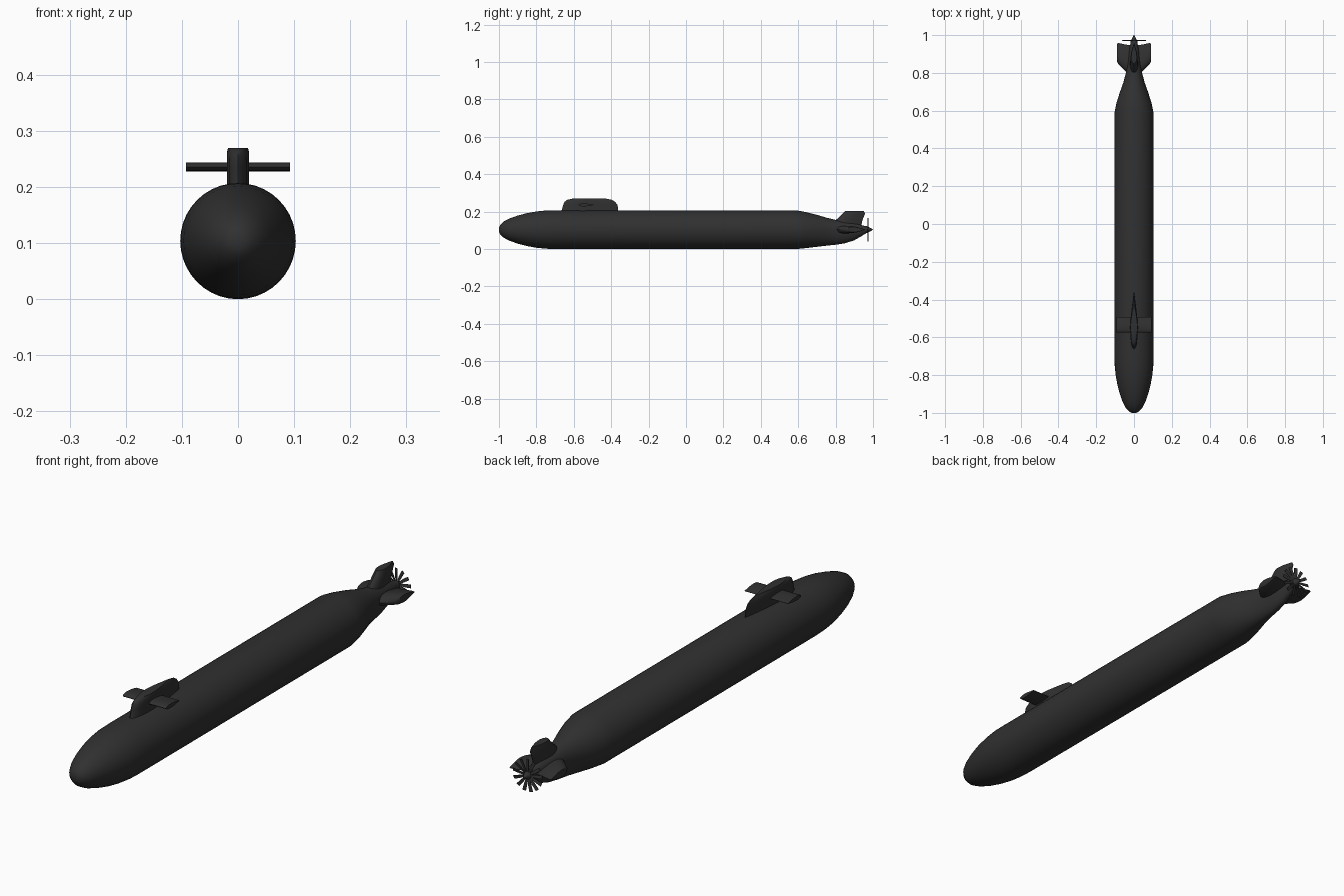
import bpy, bmesh, math
from mathutils import Vector

if "Cube" in bpy.data.objects:
    bpy.data.objects.remove(bpy.data.objects["Cube"])

mat = bpy.data.materials.new("dark_grey")
mat.diffuse_color = (0.03, 0.03, 0.03, 1)
mat.use_nodes = True
mat.node_tree.nodes["Principled BSDF"].inputs["Base Color"].default_value = mat.diffuse_color
CZ = 0.104  # height of the hull axis


def loft(name, rings, angle=35):
    """Skin a list of equal-length closed rings and cap both ends."""
    bm = bmesh.new()
    vs = [[bm.verts.new(p) for p in r] for r in rings]
    n = len(rings[0])
    for a, b in zip(vs, vs[1:]):
        for i in range(n):
            j = (i + 1) % n
            bm.faces.new((a[i], a[j], b[j], b[i]))
    bm.faces.new(vs[0])
    bm.faces.new(vs[-1])
    bmesh.ops.recalc_face_normals(bm, faces=bm.faces)
    me = bpy.data.meshes.new(name)
    bm.to_mesh(me)
    bm.free()
    me.materials.append(mat)
    ob = bpy.data.objects.new(name, me)
    bpy.context.collection.objects.link(ob)
    bpy.ops.object.select_all(action='DESELECT')
    ob.select_set(True)
    bpy.context.view_layer.objects.active = ob
    bpy.ops.object.shade_smooth_by_angle(angle=math.radians(angle))
    return ob


FOIL = [(0, 0), (0.04, .45), (0.12, .78), (0.25, .98), (0.4, 1), (0.6, .8), (0.8, .45), (1, .05)]


def foil(y0, y1, half, dist, origin, out, side):
    """Streamlined section from y0 to y1 at a distance along the out direction."""
    loop = FOIL + [(u, -t) for u, t in reversed(FOIL[1:])]
    o, s = Vector(out), Vector(side)
    return [Vector(origin) + o * dist + s * (t * half) + Vector((0, y0 + (y1 - y0) * u, 0))
            for u, t in loop]


# Hull: y, half width, rise above axis, drop below axis
stations = [(-1, .012, .012, .012), (-.993, .026, .026, .026), (-.975, .043, .043, .043),
            (-.945, .059, .059, .059), (-.90, .075, .075, .075), (-.85, .088, .088, .088),
            (-.80, .097, .097, .097), (-.75, .102, .102, .102), (-.70, .103, .103, .104),
            (.59, .103, .103, .104), (.64, .093, .094, .099), (.70, .074, .079, .092),
            (.75, .056, .064, .086), (.80, .043, .052, .081), (.85, .036, .044, .073),
            (.90, .029, .034, .057), (.94, .022, .024, .034), (.965, .016, .016, .018)]
N = 40
rings = []
for y, w, up, dn in stations:
    ring = []
    for i in range(N):
        a = 2 * math.pi * i / N
        s = math.sin(a)
        ring.append((w * math.cos(a), y, CZ + s * (up if s > 0 else dn)))
    rings.append(ring)
loft("hull", rings)

# Sail with rounded top edge
sail = [(-.69, -.345, .021, .185), (-.665, -.362, .02, .205), (-.657, -.366, .02, .235),
        (-.65, -.378, .02, .252), (-.635, -.395, .0195, .263), (-.61, -.425, .018, .269)]
loft("sail", [foil(a, b, h, z, (0, 0, 0), (0, 0, 1), (1, 0, 0)) for a, b, h, z in sail])

# Sail planes and stern planes, one per side
for sgn, label in ((-1, "left"), (1, "right")):
    loft("sail_plane_" + label,
         [foil(-.575, -.492, .008, d, (0, 0, .236), (sgn, 0, 0), (0, 0, 1)) for d in (.005, .093)])
    loft("stern_plane_" + label,
         [foil(a, b, h, d, (0, 0, CZ), (sgn, 0, 0), (0, 0, 1))
          for a, b, h, d in ((.775, .945, .021, .01), (.81, .95, .02, .045),
                             (.845, .958, .018, .082), (.86, .955, .014, .09))])

# Upper rudder
loft("rudder", [foil(a, b, h, d, (0, 0, CZ), (0, 0, 1), (1, 0, 0))
                for a, b, h, d in ((.77, .935, .021, .01), (.80, .943, .02, .05),
                                   (.838, .957, .018, .085), (.85, .95, .015, .099))])

# Propeller hub cone
loft("propeller_hub", [[(r * math.cos(i * math.pi / 8), y, CZ + r * math.sin(i * math.pi / 8))
                        for i in range(16)]
                       for y, r in ((.95, .02), (.965, .019), (.98, .012), (1.0, .001))])

# Propeller blades, slightly twisted
BLADES = 13
for k in range(BLADES):
    a = 2 * math.pi * k / BLADES + math.pi / 2
    out = Vector((math.cos(a), 0, math.sin(a)))
    tan = Vector((-math.sin(a), .25, math.cos(a))).normalized()
    nor = out.cross(tan)
    c = Vector((0, .972, CZ))
    loft("propeller_blade_%d" % (k + 1),
         [[c + out * d + tan * (w * p) + nor * (.001 * q)
           for p, q in ((-1, -1), (1, -1), (1, 1), (-1, 1))]
          for d, w in ((.01, .003), (.035, .006), (.063, .0065))])
